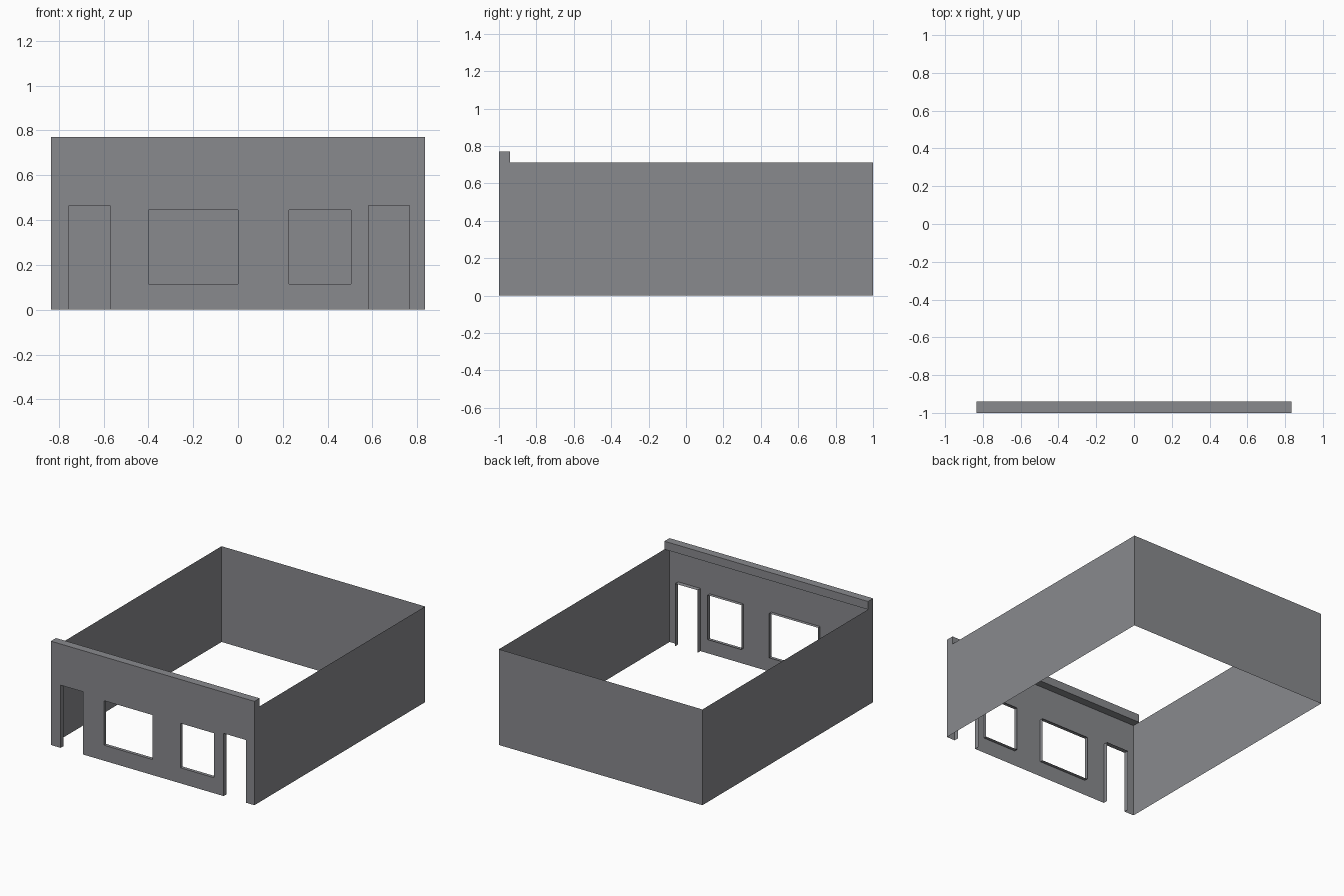
import bpy

if "Cube" in bpy.data.objects:
    bpy.data.objects.remove(bpy.data.objects["Cube"])

X, Y = 0.835, 1.0          # half width, half depth
WALL_Z, TOP_Z = 0.71, 0.77  # side wall height, parapet height

grey = bpy.data.materials.new("plain grey")
grey.diffuse_color = (0.25, 0.253, 0.27, 1)
grey.use_nodes = True
grey.node_tree.nodes["Principled BSDF"].inputs["Base Color"].default_value = grey.diffuse_color


def make(name, quads):
    """Mesh object from a list of quads (four corners each)."""
    verts = [v for q in quads for v in q]
    faces = [range(i, i + 4) for i in range(0, len(verts), 4)]
    me = bpy.data.meshes.new(name)
    me.from_pydata(verts, [], [tuple(f) for f in faces])
    me.materials.append(grey)
    ob = bpy.data.objects.new(name, me)
    bpy.context.collection.objects.link(ob)
    return ob


def wall(a, b, z0, z1):
    """Upright quad from plan point a to b; outside is on the right of a->b."""
    return [(*a, z0), (*b, z0), (*b, z1), (*a, z1)]


# openings: name, x0, x1, z0, z1, reveal depth
openings = [
    ("left_door", -0.755, -0.57, 0.0, 0.465, 0.035),
    ("large_window", -0.40, 0.0, 0.115, 0.445, 0.025),
    ("small_window", 0.228, 0.505, 0.115, 0.445, 0.025),
    ("right_door", 0.582, 0.765, 0.0, 0.465, 0.035),
]

# front wall: strips around and between the openings
front, x = [], -X
for _, x0, x1, z0, z1, _d in openings:
    front.append(wall((x, -Y), (x0, -Y), 0, TOP_Z))
    front.append(wall((x0, -Y), (x1, -Y), z1, TOP_Z))
    if z0 > 0:
        front.append(wall((x0, -Y), (x1, -Y), 0, z0))
    x = x1
front.append(wall((x, -Y), (X, -Y), 0, TOP_Z))
make("front_wall", front)

# thin reveals running inwards from each opening
for name, x0, x1, z0, z1, d in openings:
    f, b = -Y, -Y + d
    quads = [
        wall((x0, f), (x0, b), z0, z1),
        wall((x1, b), (x1, f), z0, z1),
        [(x0, f, z1), (x0, b, z1), (x1, b, z1), (x1, f, z1)],
    ]
    if z0 > 0:
        quads.append([(x0, f, z0), (x1, f, z0), (x1, b, z0), (x0, b, z0)])
    make(name + "_reveal", quads)

# side and back walls, single sheets
make("right_wall", [wall((X, -Y), (X, Y), 0, WALL_Z)])
make("back_wall", [wall((X, Y), (-X, Y), 0, WALL_Z)])
make("left_wall", [wall((-X, Y), (-X, -Y), 0, WALL_Z)])

# parapet: ends, back, top and underside behind the front wall
f, b = -Y, -0.94
make("parapet", [
    wall((X, f), (X, b), WALL_Z, TOP_Z),
    wall((X, b), (-X, b), WALL_Z, TOP_Z),
    wall((-X, b), (-X, f), WALL_Z, TOP_Z),
    [(-X, f, TOP_Z), (X, f, TOP_Z), (X, b, TOP_Z), (-X, b, TOP_Z)],
    [(-X, f, WALL_Z), (-X, b, WALL_Z), (X, b, WALL_Z), (X, f, WALL_Z)],
])
